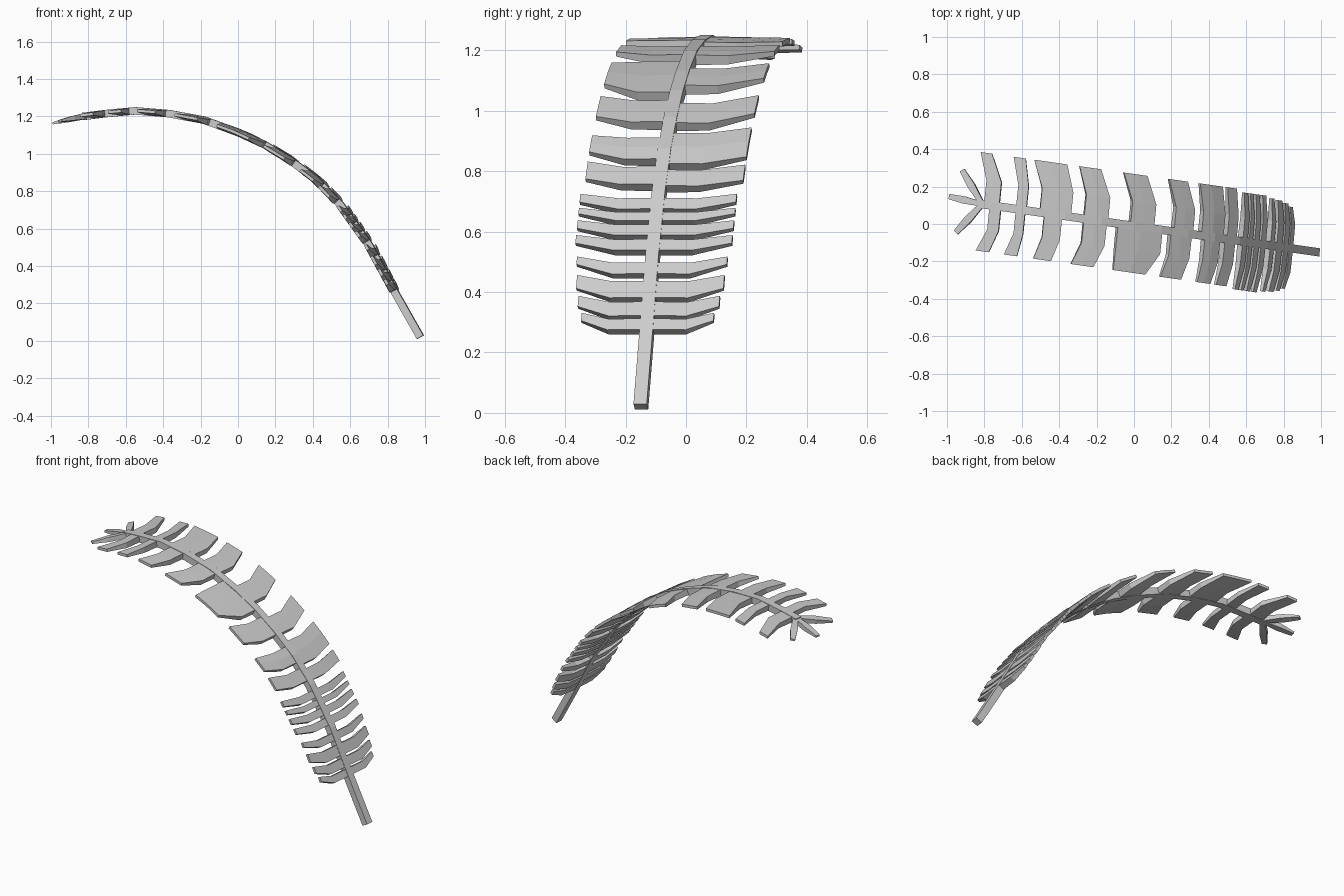
import bpy, bmesh
from mathutils import Vector

if "Cube" in bpy.data.objects:
    bpy.data.objects.remove(bpy.data.objects["Cube"], do_unlink=True)

gray = bpy.data.materials.new("matte_gray")
gray.use_nodes = True
gray.diffuse_color = (0.6, 0.6, 0.6, 1)
gray.node_tree.nodes["Principled BSDF"].inputs["Base Color"].default_value = (0.6, 0.6, 0.6, 1)

# Arched centre line of the frond, as (x, z)
ARCH = [(1.0, -0.03), (0.975, 0.02), (0.825, 0.285), (0.70, 0.515), (0.55, 0.725), (0.42, 0.86),
        (0.28, 0.965), (0.14, 1.05), (0, 1.115), (-0.18, 1.18), (-0.37, 1.215),
        (-0.55, 1.23), (-0.71, 1.215), (-0.83, 1.2), (-1.05, 1.15)]


def height(x):
    for (x0, z0), (x1, z1) in zip(ARCH, ARCH[1:]):
        if x >= x1:
            break
    return z0 + (z1 - z0) * (x0 - x) / (x0 - x1)


def place(x, v, n):
    """Point at x on the arch, v to the side and n above the arch surface."""
    slope = (height(x - 0.03) - height(x + 0.03)) / 0.06
    up = Vector((slope, -0.143 * slope, 1)).normalized()
    side = Vector((0.1, 1, 0)).normalized()
    return Vector((x, -0.01 - 0.143 * x, height(x))) + side * v + up * n


def loft(name, rings):
    """Closed solid through rings of points with an equal count."""
    bm = bmesh.new()
    loops = [[bm.verts.new(p) for p in r] for r in rings]
    for a, b in zip(loops, loops[1:]):
        for i in range(len(a)):
            j = (i + 1) % len(a)
            bm.faces.new((a[i], a[j], b[j], b[i]))
    bm.faces.new(loops[0])
    bm.faces.new(loops[-1])
    bmesh.ops.recalc_face_normals(bm, faces=bm.faces)
    mesh = bpy.data.meshes.new(name)
    bm.to_mesh(mesh)
    bm.free()
    mesh.materials.append(gray)
    obj = bpy.data.objects.new(name, mesh)
    bpy.context.collection.objects.link(obj)


def leaf_ring(v, a, b, top, bottom):
    m = (a + b) / 2
    return [place(x, v, top) for x in (a, m, b)] + [place(x, v, bottom) for x in (b, m, a)]


def leaf_pair(name, right, left, right_reach, left_reach):
    """Each side is (mid_a, mid_b, tip_a, tip_b) along the arch."""
    rings = []
    for sign, (a, b, c, d), reach in ((-1, right, right_reach), (1, left, left_reach)):
        half = [leaf_ring(sign * reach, c, d, 0.012, -0.004),
                leaf_ring(sign * 0.13, a, b, 0.016, -0.015),
                leaf_ring(sign * 0.01, a, b, 0.018, -0.018)]
        rings += half if sign < 0 else half[::-1]
    loft(name, rings)


# Stem
stem_x = [x for x, z in ARCH[1:-1]]
loft("stem", [[place(x, v, n) for v, n in ((-0.022, 0.02), (0.022, 0.02), (0.022, -0.02), (-0.022, -0.02))]
              for x in stem_x])

# Narrow lower leaves: position, width, reach
LOWER = [(0.825, 0.02, 0.22), (0.797, 0.025, 0.235), (0.762, 0.03, 0.245), (0.724, 0.02, 0.25),
         (0.677, 0.025, 0.26), (0.642, 0.025, 0.26), (0.61, 0.02, 0.26), (0.58, 0.025, 0.26)]
for i, (x, w, reach) in enumerate(LOWER):
    side = (x - w / 2, x + w / 2, x - w / 2 - 0.012, x + w / 2 - 0.018)
    leaf_pair(f"lower_leaf_{i + 1}", side, side, reach, reach)

# Broad upper leaves: right side, left side
UPPER = [((0.475, 0.53, 0.455, 0.51), (0.485, 0.535, 0.465, 0.515)),
         ((0.37, 0.45, 0.355, 0.425), (0.35, 0.465, 0.32, 0.44)),
         ((0.19, 0.30, 0.16, 0.27), (0.205, 0.305, 0.155, 0.255)),
         ((-0.09, 0.145, -0.09, 0.08), (-0.025, 0.10, -0.085, 0.04)),
         ((-0.27, -0.15, -0.315, -0.195), (-0.27, -0.145, -0.32, -0.205)),
         ((-0.48, -0.385, -0.515, -0.42), (-0.505, -0.34, -0.56, -0.385)),
         ((-0.63, -0.58, -0.67, -0.60), (-0.63, -0.575, -0.67, -0.605)),
         ((-0.77, -0.71, -0.82, -0.75), (-0.80, -0.72, -0.845, -0.785))]
for i, (right, left) in enumerate(UPPER):
    leaf_pair(f"upper_leaf_{i + 1}", right, left, 0.25, 0.275)

# Three pointed leaflets at the end
for name, x, v in (("right", -0.935, -0.17), ("middle", -0.99, 0.015), ("left", -0.935, 0.165)):
    root, tip = Vector((-0.81, 0)), Vector((x, v))
    across = (tip - root).normalized().orthogonal()
    rings = []
    for t, w, h in ((0, 0.012, 0.016), (0.55, 0.02, 0.013), (1, 0.014, 0.006)):
        c = root.lerp(tip, t)
        rings.append([place(*(c + across * s * w), n * h)
                      for s, n in ((-1, 1), (1, 1), (1, -1), (-1, -1))])
    loft(f"{name}_end_leaflet", rings)
